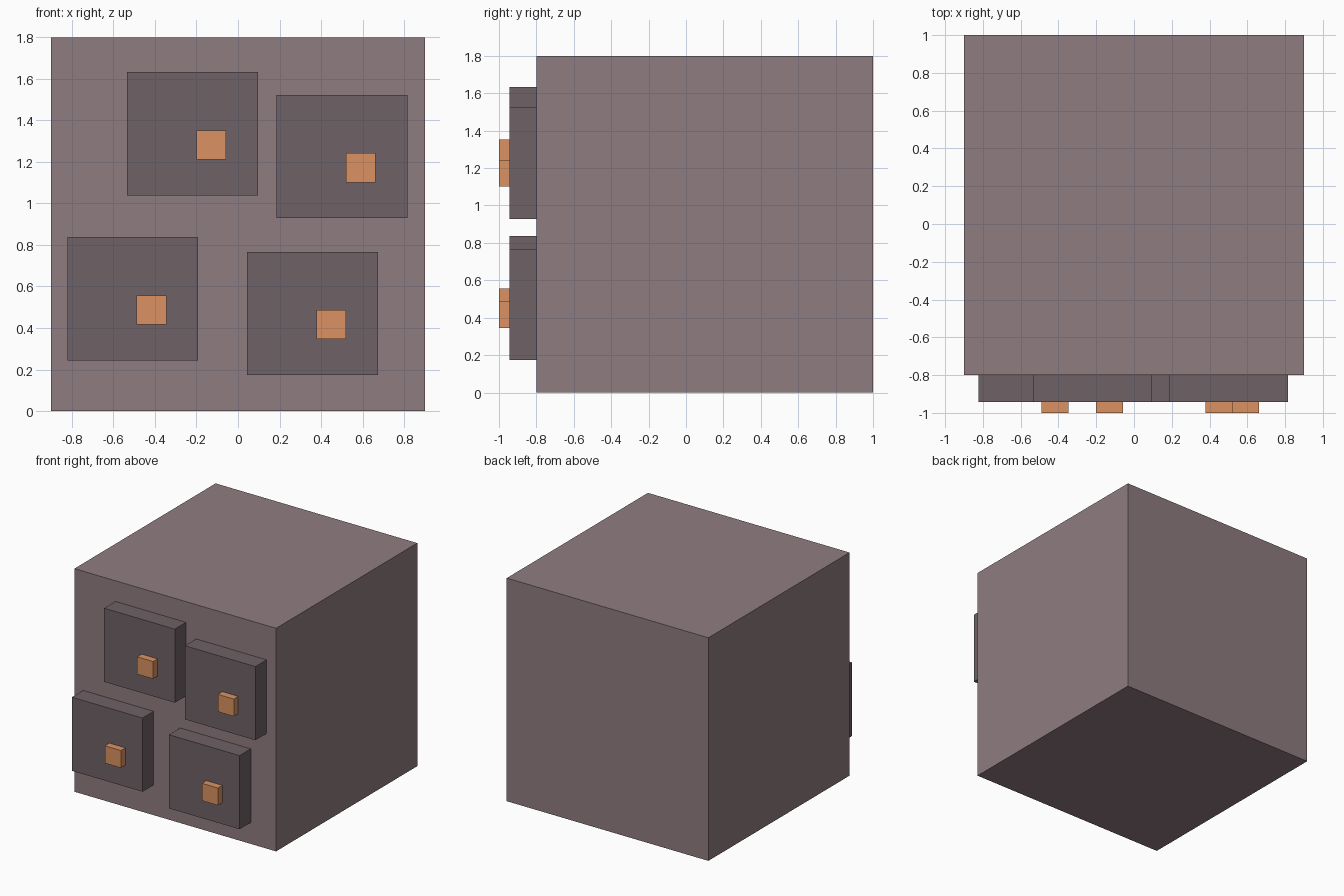
import bpy

if "Cube" in bpy.data.objects:
    bpy.data.objects.remove(bpy.data.objects["Cube"])


def material(name, color):
    mat = bpy.data.materials.new(name)
    mat.diffuse_color = (*color, 1.0)
    mat.use_nodes = True
    mat.node_tree.nodes["Principled BSDF"].inputs["Base Color"].default_value = mat.diffuse_color
    return mat


def box(name, x, y, z, mat):
    """Box from (min, max) ranges on each axis."""
    bpy.ops.mesh.primitive_cube_add(size=1, location=[sum(r) / 2 for r in (x, y, z)])
    obj = bpy.context.object
    obj.name = name
    obj.scale = [r[1] - r[0] for r in (x, y, z)]
    bpy.ops.object.transform_apply(location=False, rotation=False, scale=True)
    obj.data.materials.append(mat)
    return obj


def around(centre, size):
    return (centre - size / 2, centre + size / 2)


body_mat = material("mauve", (0.275, 0.202, 0.216))
panel_mat = material("dark_mauve", (0.159, 0.122, 0.136))
knob_mat = material("orange", (0.708, 0.288, 0.125))

# Main block
box("cabinet_body", (-0.9, 0.9), (-0.8, 1.0), (0, 1.8), body_mat)

# Staggered front panels, each with an off-centre knob
centres = {
    "upper_left": (-0.219, 1.336),
    "upper_right": (0.501, 1.226),
    "lower_left": (-0.507, 0.541),
    "lower_right": (0.359, 0.470),
}
for place, (cx, cz) in centres.items():
    box(f"{place}_panel", around(cx, 0.63), (-0.943, -0.8), around(cz, 0.594), panel_mat)
    box(f"{place}_knob", around(cx + 0.09, 0.143), (-1.0, -0.943),
        around(cz - 0.054, 0.14), knob_mat)
